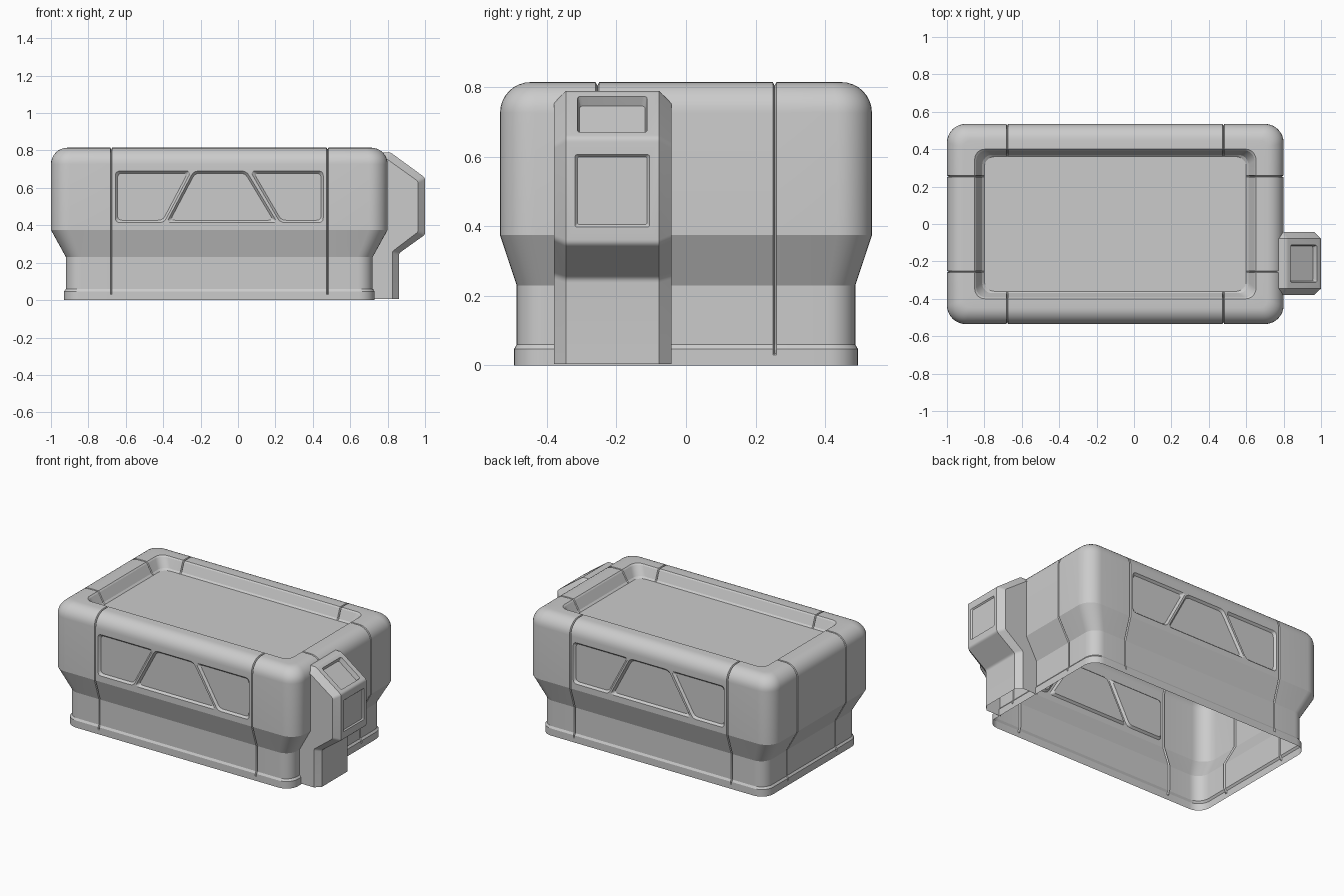
import bpy, bmesh, math
from mathutils import Vector

if "Cube" in bpy.data.objects:
    bpy.data.objects.remove(bpy.data.objects["Cube"], do_unlink=True)

grey = bpy.data.materials.new("light_grey")
grey.use_nodes = True
grey.diffuse_color = (0.6, 0.6, 0.6, 1)
grey.node_tree.nodes["Principled BSDF"].inputs["Base Color"].default_value = (0.6, 0.6, 0.6, 1)

CX = -0.1               # middle of the main body
SEAM_X, SEAM_Y, SEAM_W = 0.578, 0.255, 0.005


def fillet(pts, r, n, closed):
    """Round the corners of a 2D path."""
    pts = [Vector(p) for p in pts]
    out = []
    for i, p in enumerate(pts):
        if not closed and i in (0, len(pts) - 1):
            out.append(p)
            continue
        da, db = pts[i - 1] - p, pts[(i + 1) % len(pts)] - p
        a = p + da.normalized() * min(r, 0.4 * da.length)
        b = p + db.normalized() * min(r, 0.4 * db.length)
        for k in range(n + 1):
            t = k / n
            out.append(a * (1 - t) ** 2 + p * 2 * t * (1 - t) + b * t * t)
    return out


def shrink(pts, d):
    """Offset a counter-clockwise polygon inwards."""
    pts = [Vector(p) for p in pts]
    out = []
    for i, p in enumerate(pts):
        e1 = (p - pts[i - 1]).normalized()
        e2 = (pts[(i + 1) % len(pts)] - p).normalized()
        n1, n2 = Vector((-e1.y, e1.x)), Vector((-e2.y, e2.x))
        out.append(p + (n1 + n2) * d / (1 + n1.dot(n2)))
    return out


def recess(bm, origin, u, v, outlines, depth, bevel, r):
    """Sink bevelled panels into the largest face looking along u x v."""
    origin, u, v = Vector(origin), Vector(u).normalized(), Vector(v).normalized()
    n = u.cross(v)
    bm.normal_update()
    face = max((f for f in bm.faces if f.normal.dot(n) > 0.995), key=lambda f: f.calc_area())
    origin += n * (face.verts[0].co - origin).dot(n)
    edges = list(face.edges)
    bmesh.ops.delete(bm, geom=[face], context='FACES_ONLY')
    for outline in outlines:
        rings = []
        for inset, sink in ((0, 0), (bevel, depth)):
            path = fillet(shrink(outline, inset), r, 4, True)
            rings.append([bm.verts.new(origin + u * p.x + v * p.y - n * sink) for p in path])
        a, b = rings
        for i in range(len(a)):
            j = (i + 1) % len(a)
            edges.append(bm.edges.new((a[i], a[j])))
            bm.faces.new((a[i], a[j], b[j], b[i]))
        bm.faces.new(b)
    made = bmesh.ops.triangle_fill(bm, edges=edges, use_beauty=True, use_dissolve=False)
    for f in made["geom"]:
        if isinstance(f, bmesh.types.BMFace):
            f.normal_update()
            if f.normal.dot(n) < 0:
                f.normal_flip()


def finish(bm, name, angle):
    mesh = bpy.data.meshes.new(name)
    bm.to_mesh(mesh)
    bm.free()
    mesh.materials.append(grey)
    obj = bpy.data.objects.new(name, mesh)
    bpy.context.collection.objects.link(obj)
    bpy.ops.object.select_all(action='DESELECT')
    obj.select_set(True)
    bpy.context.view_layer.objects.active = obj
    bpy.ops.object.shade_smooth_by_angle(angle=math.radians(angle))


# Body section: half width, half depth, height, corner radius, seam depth
G = 0.01
rows = [(0.83, 0.495, 0, 0.085, 0), (0.83, 0.495, 0.03, 0.085, 0),
        (0.83, 0.495, 0.034, 0.085, G), (0.83, 0.495, 0.047, 0.085, G),
        (0.82, 0.487, 0.06, 0.08, G), (0.82, 0.487, 0.23, 0.08, G),
        (0.9, 0.535, 0.375, 0.1, G)]
R = 0.088
for k in range(9):      # rounded shoulder
    a = math.pi / 2 * k / 8
    d = R * (1 - math.cos(a))
    rows.append((0.9 - d, 0.535 - d, 0.727 + R * math.sin(a), 0.1 - 0.7 * d, G))
rows += [(0.752, 0.4, 0.815, 0.055, G), (0.744, 0.393, 0.807, 0.055, G),
         (0.712, 0.37, 0.75, 0.055, G), (0.7, 0.36, 0.74, 0.055, 0)]


def body_ring(i):
    """One rounded rectangle, counter-clockwise, notched at the seams."""
    hx, hy, z, r, depth = rows[i]
    lo, hi = rows[max(i - 1, 0)], rows[min(i + 1, len(rows) - 1)]
    pts = []
    for k, (sx, sy) in enumerate(((1, 1), (-1, 1), (-1, -1), (1, -1))):
        for j in range(9):
            a = math.pi / 2 * (k + j / 8)
            pts.append((sx * (hx - r) + r * math.cos(a), sy * (hy - r) + r * math.sin(a), z))
        axis = 1 if k % 2 == 0 else 0       # 1: side facing y, 0: side facing x
        n = Vector((hi[2] - lo[2], lo[axis] - hi[axis])).normalized() * depth
        seam = SEAM_X if axis else SEAM_Y
        for s in (seam, -seam):
            for w in (SEAM_W, 0, -SEAM_W):
                m = n if w == 0 else Vector((0, 0))
                if axis:
                    pts.append((sx * (s + w), sy * (hy - m.x), z - m.y))
                else:
                    pts.append((sx * (hx - m.x), sy * (s + w), z - m.y))
    return [(x + CX, y, h) for x, y, h in pts]


# Main body shell, open underneath, with the sunken tray on top
bm = bmesh.new()
rings = [[bm.verts.new(p) for p in body_ring(i)] for i in range(len(rows))]
for a, b in zip(rings, rings[1:]):
    for i in range(len(a)):
        j = (i + 1) % len(a)
        bm.faces.new((a[i], a[j], b[j], b[i]))
bm.faces.new(rings[-1])

# Three side panels on the front and the back
Z0, Z1 = 0.415, 0.69
panels = [[(-0.556, Z0), (-0.295, Z0), (-0.15, Z1), (-0.556, Z1)],
          [(-0.282, Z0), (0.31, Z0), (0.145, Z1), (-0.137, Z1)],
          [(0.325, Z0), (0.556, Z0), (0.556, Z1), (0.165, Z1)]]
for s in (1, -1):
    recess(bm, (CX, 0, 0), (s, 0, 0), (0, 0, 1), panels, 0.014, 0.012, 0.025)
finish(bm, "body_shell", 14)

# Control unit: matching side-view paths for its front, chamfer and rear edges
front = [(0.745, 0.79), (0.815, 0.79), (1, 0.655), (1, 0.35), (0.86, 0.25), (0.86, 0.005)]
chamfer = [(0.745, 0.755), (0.795, 0.755), (0.963, 0.635), (0.963, 0.365), (0.825, 0.26), (0.825, 0.005)]
rear = [(0.73, 0.755), (0.75, 0.74), (0.785, 0.62), (0.785, 0.37), (0.715, 0.23), (0.715, 0.005)]
bm = bmesh.new()
columns = []
for y, path in ((-0.38, rear), (-0.38, chamfer), (-0.345, front),
                (-0.078, front), (-0.042, chamfer), (-0.042, rear)):
    columns.append([bm.verts.new((p.x, y, p.y)) for p in fillet(path, 0.012, 4, False)])
for a, b in zip(columns, columns[1:]):
    for j in range(len(a) - 1):
        bm.faces.new((a[j], a[j + 1], b[j + 1], b[j]))


def box(w, h):
    return [(-w, -h), (w, -h), (w, h), (-w, h)]


# Sloped display and front cover plate
recess(bm, (0.9075, -0.212, 0.7225), (0, 1, 0), (-0.185, 0, 0.135), [box(0.1, 0.088)], 0.03, 0.006, 0.012)
recess(bm, (1, -0.212, 0.5025), (0, 1, 0), (0, 0, 1), [box(0.107, 0.104)], 0.008, 0.007, 0.006)
finish(bm, "control_unit", 24)
